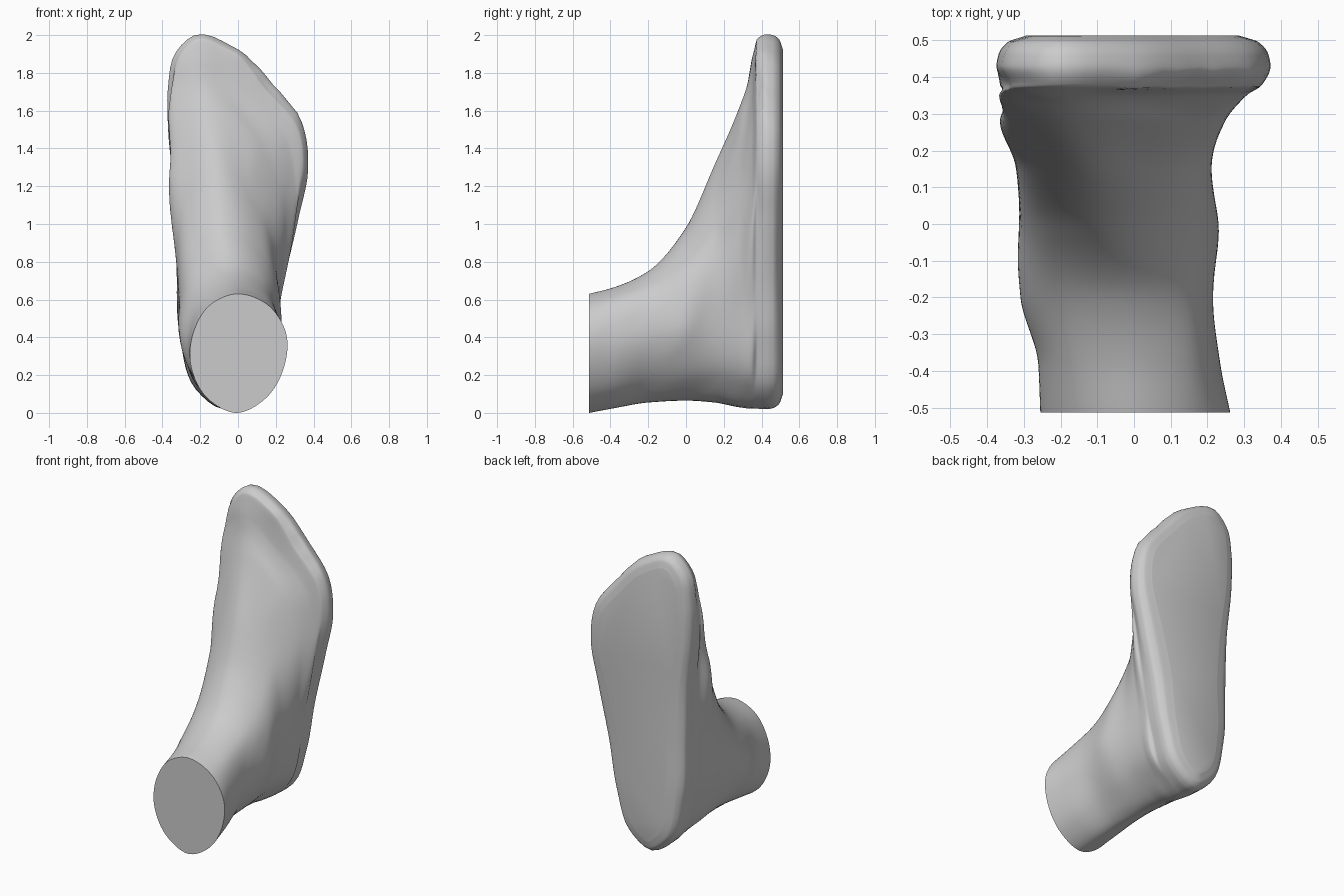
import bpy, bmesh, math
from mathutils import Vector

if "Cube" in bpy.data.objects:
    bpy.data.objects.remove(bpy.data.objects["Cube"])

HALF = 48          # points per half ring
STEPS = 10         # rings between two key sections


def hermite(p, t, i, u, slope):
    """Cubic curve through points p at parameters t, evaluated in segment i."""
    d = t[i + 1] - t[i]
    return (p[i] * (2*u**3 - 3*u**2 + 1) + slope(p, t, i) * (d * (u**3 - 2*u**2 + u))
            + p[i + 1] * (3*u**2 - 2*u**3) + slope(p, t, i + 1) * (d * (u**3 - u**2)))


def round_slope(p, t, k):
    """Plain smooth tangent, for the outlines."""
    a, b = t[k] - t[k - 1], t[k + 1] - t[k]
    return ((p[k] - p[k - 1]) / a * b + (p[k + 1] - p[k]) / b * a) / (a + b)


def calm_slope(p, t, k):
    """Tangent without overshoot, for the loft between sections."""
    if k == 0:
        return (p[1] - p[0]) / (t[1] - t[0])
    if k == len(p) - 1:
        return (p[k] - p[k - 1]) / (t[k] - t[k - 1])
    a, b = t[k] - t[k - 1], t[k + 1] - t[k]
    s0, s1 = (p[k] - p[k - 1]) / a, (p[k + 1] - p[k]) / b
    return Vector([3 * (a + b) / ((2*b + a) / m + (b + 2*a) / n) if m * n > 1e-12 else 0
                   for m, n in zip(s0, s1)])


def resample(line, n):
    """n evenly spaced points along a polyline, without the last one."""
    acc = [0.0]
    for a, b in zip(line, line[1:]):
        acc.append(acc[-1] + (b - a).length)
    out, j = [], 0
    for k in range(n):
        s = acc[-1] * k / n
        while acc[j + 1] < s:
            j += 1
        out.append(line[j].lerp(line[j + 1], (s - acc[j]) / (acc[j + 1] - acc[j])))
    return out


def ring(bottom, right, top, left):
    """Closed outline in x,z: bottom, up the right, top, down the left."""
    pts = [Vector(q) for q in [bottom, *right, top, *left]]
    n, cut = len(pts), len(right) + 1
    pad = pts[-2:] + pts + pts[:3]
    t = [0.0]
    for a, b in zip(pad, pad[1:]):
        t.append(t[-1] + math.sqrt((b - a).length * max((b - a).length, .02)))
    dense = [hermite(pad, t, i + 2, k / 16, round_slope) for i in range(n) for k in range(16)]
    dense.append(dense[0])
    return resample(dense[:cut * 16 + 1], HALF) + resample(dense[cut * 16:], HALF)


def inset(loop, amount):
    """Move an outline inward by amount(point)."""
    out = []
    for i, p in enumerate(loop):
        tan = (loop[(i + 2) % len(loop)] - loop[i - 2]).normalized()
        out.append(p + Vector((-tan.y, tan.x)) * amount(p))
    return out


def ramp(v, a, b):
    u = min(max((v - a) / (b - a), 0), 1)
    return u * u * (3 - 2 * u)


def arch(p):
    return math.exp(-((p.y - .8) / .4) ** 2)


# Key sections from the leg cut forward to the instep
sections = [
    (-.513, ring((-.01, .0), [(.15, .08), (.24, .23), (.255, .42), (.16, .57)],
                 (-.01, .63), [(-.15, .57), (-.235, .43), (-.253, .27), (-.16, .075)])),
    (-.38, ring((-.03, .025), [(.13, .11), (.235, .38), (.16, .6)],
                (-.015, .665), [(-.17, .6), (-.26, .38), (-.17, .1)])),
    (-.2, ring((-.05, .055), [(.11, .17), (.215, .43), (.15, .66)],
               (-.04, .75), [(-.2, .67), (-.305, .45), (-.21, .16)])),
    (0, ring((-.07, .065), [(.1, .17), (.225, .48), (.15, .8)],
             (-.1, .98), [(-.24, .85), (-.31, .52), (-.22, .17)])),
    (.15, ring((-.07, .055), [(.11, .19), (.21, .58), (.13, 1.03)],
               (-.13, 1.31), [(-.27, 1.12), (-.318, .65), (-.295, .36), (-.21, .14)])),
    (.28, ring((-.08, .03), [(.11, .17), (.215, .6), (.22, 1.17), (.07, 1.47)],
               (-.18, 1.61), [(-.32, 1.42), (-.32, .75), (-.3, .4), (-.21, .13)])),
    (.35, ring((-.08, .022), [(.11, .15), (.225, .6), (.3, 1.22), (.24, 1.47), (.03, 1.67)],
               (-.22, 1.82), [(-.345, 1.68), (-.335, 1.3), (-.325, .75), (-.305, .4), (-.22, .125)])),
]

# Full foot outline, then rounded over onto the flat sole
outline = ring((-.08, .02),
               [(.09, .12), (.18, .36), (.24, .68), (.32, 1.03), (.372, 1.3),
                (.34, 1.53), (.19, 1.73), (0, 1.92)],
               (-.23, 2.0),
               [(-.335, 1.9), (-.37, 1.73), (-.37, 1.5), (-.335, 1.15),
                (-.325, .8), (-.31, .42), (-.22, .12)])
sections += [
    (.378, inset(outline, lambda p: .002 + .022 * ramp(p.x, 0, .2) * ramp(p.y, .6, 1.2)
                 + .022 * ramp(p.y, 1.4, 1.8))),
    (.43, outline),
    (.46, inset(outline, lambda p: .005)),
    (.495, inset(outline, lambda p: .03 + .012 * arch(p))),
    (.513, inset(outline, lambda p: .08 + .03 * arch(p)))]

# Loft smoothly between the key sections
ys = [s[0] for s in sections]
keys = [[Vector((p.x, y, p.y)) for p in loop] for y, loop in sections]
rings = []
for i in range(len(ys) - 1):
    last = i == len(ys) - 2
    for k in range(STEPS + last):
        rings.append([hermite([s[j] for s in keys], ys, i, k / STEPS, calm_slope)
                      for j in range(2 * HALF)])

# Soft swellings: (centre, direction, radius, height)
swellings = [
    ((-.30, -.10, .48), (-1, 0, 0), .11, .008),     # inner ankle
    ((.22, -.02, .42), (1, 0, 0), .10, .008),       # outer ankle
    ((-.22, .37, 1.84), (0, -1, 0), .09, .012),     # big toe
    ((.01, .41, 1.89), (.3, -.8, .4), .055, .012),  # smaller toes
    ((.12, .41, 1.79), (.3, -.8, .4), .05, .012),
    ((.215, .41, 1.69), (.3, -.8, .4), .05, .012),
    ((.305, .42, 1.58), (.4, -.8, .3), .05, .010),
]


def swell(p):
    q = p.copy()
    for c, d, r, h in swellings:
        q += Vector(d) * h * math.exp(-(p - Vector(c)).length_squared / r**2)
    return q


bm = bmesh.new()
rows = [[bm.verts.new(swell(p)) for p in row] for row in rings]
n = 2 * HALF
for a, b in zip(rows, rows[1:]):
    for j in range(n):
        bm.faces.new((a[j], a[(j + 1) % n], b[(j + 1) % n], b[j]))
# Leg cut and sole
bm.faces.new(rows[0])
bm.faces.new(rows[-1])
bmesh.ops.recalc_face_normals(bm, faces=bm.faces)

mesh = bpy.data.meshes.new("foot")
bm.to_mesh(mesh)
bm.free()
foot = bpy.data.objects.new("foot", mesh)
bpy.context.collection.objects.link(foot)
bpy.context.view_layer.objects.active = foot
foot.select_set(True)
bpy.ops.object.shade_smooth_by_angle(angle=math.radians(40))
